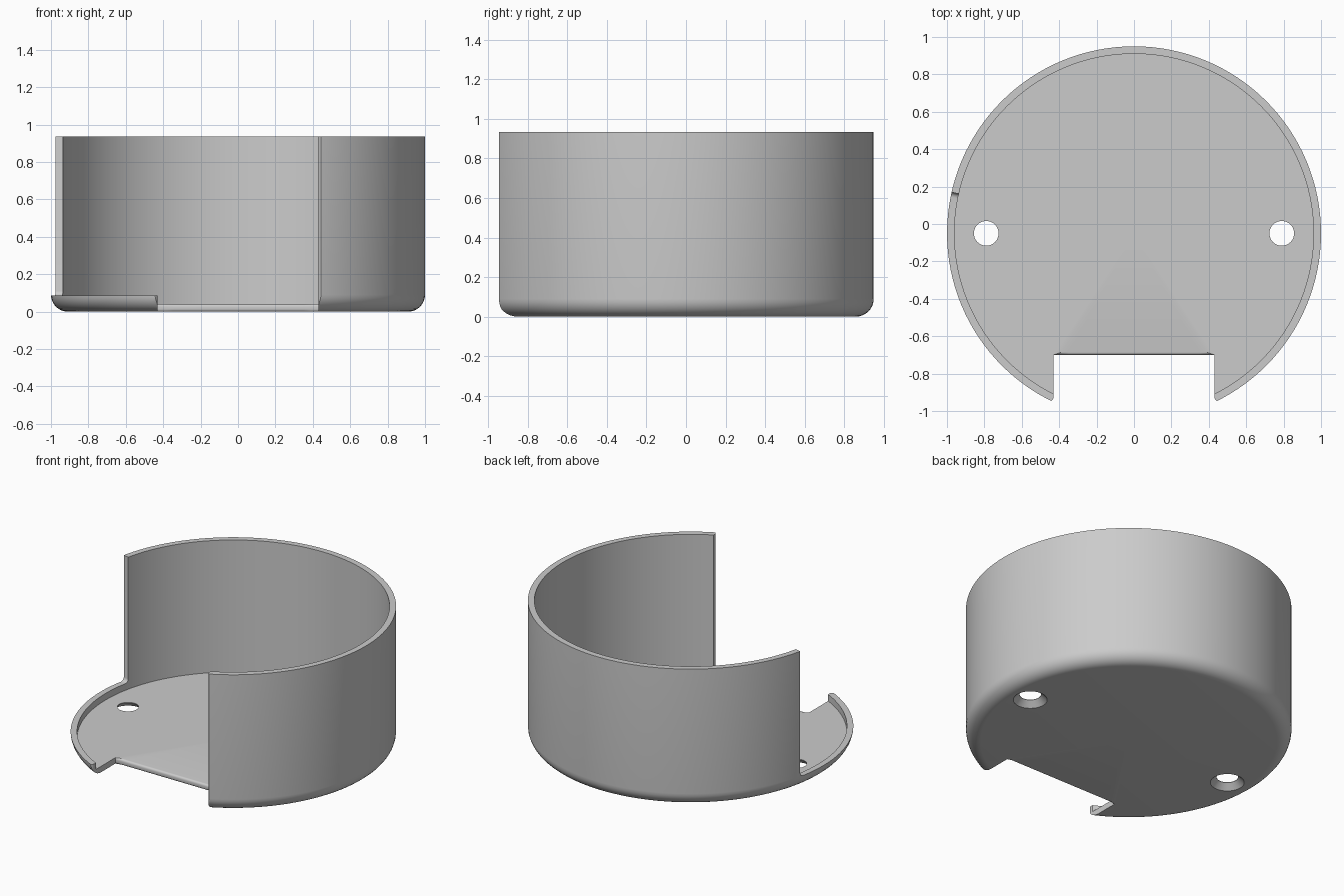
import bpy, bmesh, math
from mathutils import Vector

if "Cube" in bpy.data.objects:
    bpy.data.objects.remove(bpy.data.objects["Cube"])

CY = -0.05            # centre of the round body
R, WALL, H = 1.0, 0.04, 0.935
FLOOR, LIP, ROUND = 0.04, 0.085, 0.09
NOTCH_X, NOTCH_Y = 0.43, -0.70

grey = bpy.data.materials.new("plain grey")
grey.use_nodes = True
colour = (0.6, 0.6, 0.6, 1)
grey.diffuse_color = colour
grey.node_tree.nodes["Principled BSDF"].inputs["Base Color"].default_value = colour


def make_object(name, bm):
    bmesh.ops.recalc_face_normals(bm, faces=bm.faces[:])
    mesh = bpy.data.meshes.new(name)
    bm.to_mesh(mesh)
    bm.free()
    mesh.materials.append(grey)
    obj = bpy.data.objects.new(name, mesh)
    bpy.context.collection.objects.link(obj)
    return obj


def lathe(name, profile, x, y, steps):
    """Spin an (r, z) profile round a vertical axis at x, y."""
    bm = bmesh.new()
    verts = [bm.verts.new((x + r, y, z)) for r, z in profile]
    edges = [bm.edges.new(pair) for pair in zip(verts, verts[1:])]
    bmesh.ops.spin(bm, geom=verts + edges, cent=(x, y, 0), axis=(0, 0, 1),
                   angle=math.tau, steps=steps)
    bmesh.ops.remove_doubles(bm, verts=bm.verts[:], dist=1e-5)
    return make_object(name, bm)


def prism(points, z0, z1):
    """Extrude a plan outline between two heights."""
    bm = bmesh.new()
    face = bm.faces.new([bm.verts.new((x, y, z0)) for x, y in points])
    top = bmesh.ops.extrude_face_region(bm, geom=[face])["geom"]
    bmesh.ops.translate(bm, vec=(0, 0, z1 - z0),
                        verts=[v for v in top if isinstance(v, bmesh.types.BMVert)])
    return bm


def cut(target, cutter):
    mod = target.modifiers.new("cut", "BOOLEAN")
    mod.operation, mod.solver, mod.object = "DIFFERENCE", "EXACT", cutter
    bpy.context.view_layer.objects.active = target
    bpy.ops.object.modifier_apply(modifier=mod.name)
    bpy.data.objects.remove(cutter)


# Round cup with a rounded outer bottom edge
arc = [(R - ROUND + ROUND * math.sin(a), ROUND - ROUND * math.cos(a))
       for a in (i * math.pi / 16 for i in range(9))]
cup = lathe("cup_body", [(0, 0)] + arc +
            [(R, H), (R - WALL, H), (R - WALL, FLOOR), (0, FLOOR)], 0, CY, 128)

# Front notch, with rounded outer tips on both wall ends
tip = 0.023
side = [(NOTCH_X, NOTCH_Y)]
for i in range(7):
    a = i * math.pi / 12
    side.append((NOTCH_X + tip - tip * math.cos(a), -0.925 - tip * math.sin(a)))
side.append((NOTCH_X + tip, -1.2))
outline = side + [(-x, y) for x, y in reversed(side)]
cut(cup, make_object("notch_cutter", prism(outline, -0.1, 1.1)))

# Rounded edge of the floor along the notch
bm = bmesh.new()
bm.from_mesh(cup.data)
edges = [e for e in bm.edges
         if all(abs(v.co.y - NOTCH_Y) < 1e-3 and abs(v.co.x) < NOTCH_X + 0.01 for v in e.verts)
         and abs(e.verts[0].co.z - e.verts[1].co.z) < 1e-4
         and e.calc_face_angle(0) > 1]
bmesh.ops.bevel(bm, geom=edges, offset=0.014, segments=4, profile=0.5, affect="EDGES")
bm.to_mesh(cup.data)
bm.free()

# Lowered wall at the front right, with a small fillet at the foot of the tall wall
start, end = math.radians(167.3), math.radians(250)
wedge = [(0, CY)] + [(1.5 * math.cos(a), CY + 1.5 * math.sin(a))
                     for a in (start + (end - start) * i / 6 for i in range(7))]
bm = prism(wedge, LIP, 1.2)
direction = Vector((math.cos(start), math.sin(start), 0))
foot = [e for e in bm.edges
        if all(abs(v.co.z - LIP) < 1e-4 and
               (v.co - Vector((0, CY, LIP))).cross(direction).length < 1e-3
               for v in e.verts)]
bmesh.ops.bevel(bm, geom=foot, offset=0.025, segments=5, profile=0.5, affect="EDGES")
cut(cup, make_object("low_wall_cutter", bm))

# Countersunk screw holes
for x in (-0.79, 0.79):
    hole = [(0, -0.02), (0.125, -0.02), (0.066, 0.037), (0.066, 0.07), (0, 0.07)]
    cut(cup, lathe("hole_cutter", hole, x, CY, 40))

# Smooth curved walls, crisp corners
for obj in bpy.context.selected_objects:
    obj.select_set(False)
cup.select_set(True)
bpy.context.view_layer.objects.active = cup
bpy.ops.object.shade_smooth_by_angle(angle=math.radians(30))
